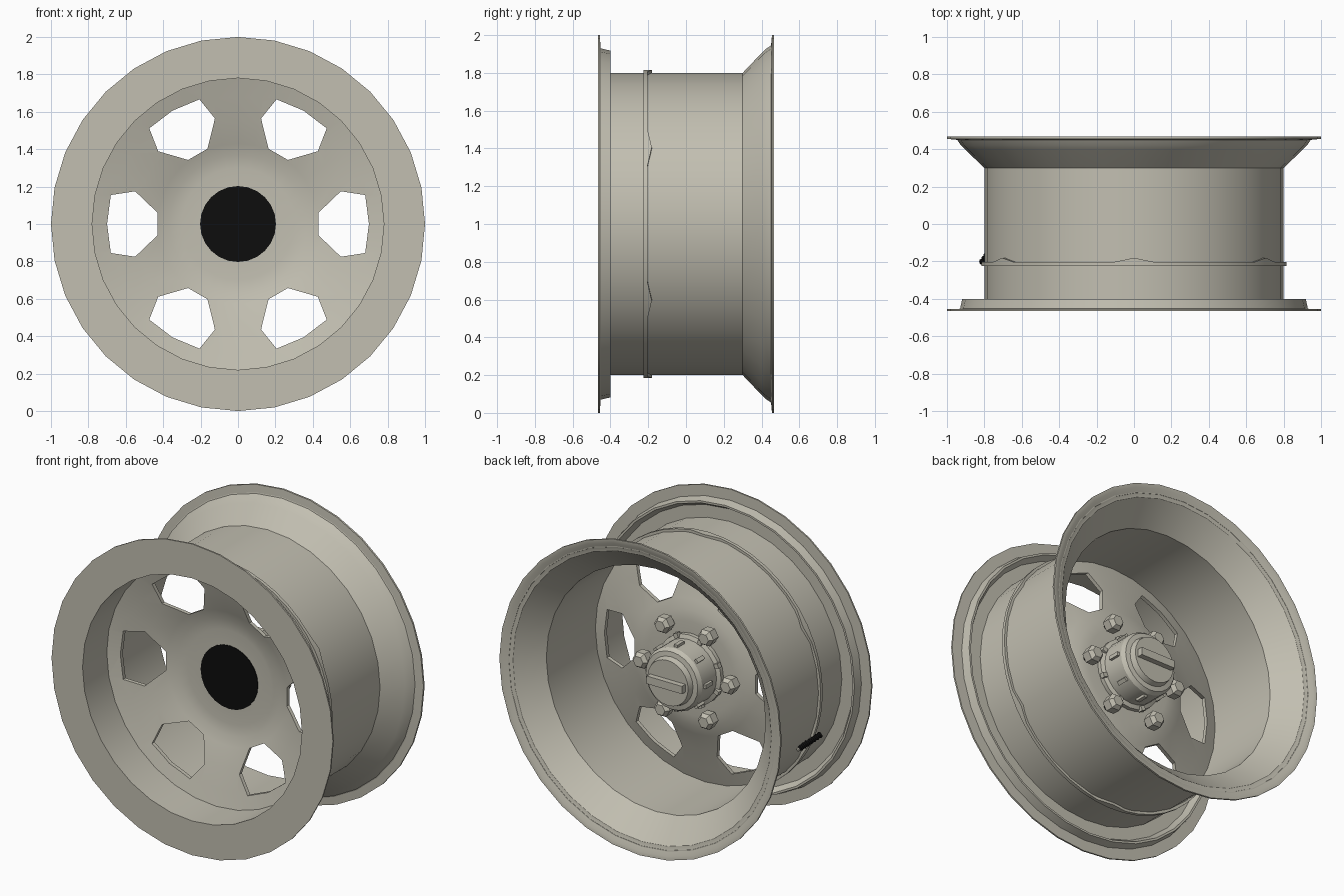
import bpy, bmesh, math
from math import sin, cos, pi
from mathutils import Matrix, Vector

if "Cube" in bpy.data.objects:
    bpy.data.objects.remove(bpy.data.objects["Cube"])


def material(name, rgb):
    m = bpy.data.materials.new(name)
    m.use_nodes = True
    m.diffuse_color = (*rgb, 1)
    bsdf = m.node_tree.nodes["Principled BSDF"]
    bsdf.inputs["Base Color"].default_value = (*rgb, 1)
    bsdf.inputs["Roughness"].default_value = 0.6
    return m


steel = material("warm_grey_steel", (0.54, 0.52, 0.44))
black = material("black", (0.004, 0.004, 0.004))
WHEEL = Matrix.Translation((0, 0, 1))


def finish(name, bm, mat, smooth=True):
    bmesh.ops.recalc_face_normals(bm, faces=bm.faces)
    mesh = bpy.data.meshes.new(name)
    bm.to_mesh(mesh)
    bm.free()
    mesh.materials.append(mat)
    ob = bpy.data.objects.new(name, mesh)
    bpy.context.collection.objects.link(ob)
    if smooth:
        bpy.ops.object.select_all(action="DESELECT")
        ob.select_set(True)
        bpy.context.view_layer.objects.active = ob
        bpy.ops.object.shade_smooth_by_angle(angle=math.radians(30))
    return ob


def lathe(name, profile, mat, segs=32, place=WHEEL, closed=True, smooth=True, wave=None):
    """Turn (radius, y) points around the y axis."""
    bm = bmesh.new()
    rings = []
    for i in range(segs):
        a = 2 * pi * i / segs
        rings.append([bm.verts.new((r * cos(a), y + (wave(a, y) if wave else 0), r * sin(a)))
                      for r, y in profile])
    n = len(profile)
    for i in range(segs):
        p, q = rings[i], rings[(i + 1) % segs]
        for j in range(n if closed else n - 1):
            k = (j + 1) % n
            bm.faces.new((p[j], p[k], q[k], q[j]))
    bmesh.ops.remove_doubles(bm, verts=bm.verts, dist=1e-5)
    bm.transform(place)
    return finish(name, bm, mat, smooth)


def box(name, size, place, mat):
    bm = bmesh.new()
    bmesh.ops.create_cube(bm, size=1)
    bm.transform(place @ Matrix.Diagonal((*size, 1)))
    return finish(name, bm, mat, False)


def spoke(angle, radius, y):
    """Place something at an angle around the wheel axis, x pointing outward."""
    return WHEEL @ Matrix.Rotation(-angle, 4, "Y") @ Matrix.Translation((radius, y, 0))


# Barrel with a flat front flange and a flared back flange
lathe("rim_barrel", [
    (1.0, -0.465), (1.0, -0.455), (0.93, -0.453), (0.918, -0.40), (0.905, -0.40),
    (0.88, -0.44), (0.80, -0.44), (0.80, 0.30), (0.905, 0.40), (0.925, 0.42),
    (0.945, 0.45), (1.0, 0.455), (1.0, 0.467), (0.975, 0.465), (0.95, 0.45),
    (0.92, 0.445), (0.885, 0.41), (0.78, 0.305), (0.78, -0.465)], steel)

# Dished centre disc with six windows
disc = lathe("centre_disc", [
    (0.19, -0.085), (0.30, -0.085), (0.37, -0.093), (0.43, -0.115), (0.55, -0.155),
    (0.68, -0.19), (0.785, -0.22), (0.785, -0.195), (0.68, -0.165), (0.55, -0.13),
    (0.43, -0.09), (0.37, -0.068), (0.30, -0.06), (0.19, -0.06)], steel, smooth=False)
half = [(0.43, 0.06), (0.55, 0.175), (0.68, 0.155)]
window = half + [(0.70, 0)] + [(x, -z) for x, z in reversed(half)]
bm = bmesh.new()
for i in range(6):
    turn = spoke(i * pi / 3, 0, 0)
    ends = [[bm.verts.new(turn @ Vector((x, y, z))) for x, z in window] for y in (-0.4, 0.2)]
    for loop in ends:
        bm.faces.new(loop)
    for j in range(len(window)):
        k = (j + 1) % len(window)
        bm.faces.new((ends[0][j], ends[0][k], ends[1][k], ends[1][j]))
cutter = finish("window_cutter", bm, steel, False)
cutter.hide_render = True
mod = disc.modifiers.new("windows", "BOOLEAN")
mod.operation = "DIFFERENCE"
mod.solver = "EXACT"
mod.object = cutter
bpy.ops.object.select_all(action="DESELECT")
disc.select_set(True)
bpy.context.view_layer.objects.active = disc
bpy.ops.object.modifier_apply(modifier=mod.name)
bpy.data.objects.remove(cutter)
bpy.ops.object.shade_smooth_by_angle(angle=math.radians(30))


# Disc edge showing around the barrel, peaking between the windows
def peaks(a, y):
    off = abs((a - pi / 6 + pi / 6) % (pi / 3) - pi / 6)
    return 0.022 * max(0, 1 - off / 0.13) if y > -0.21 else 0


lathe("disc_edge_band", [(0.782, -0.225), (0.815, -0.225), (0.815, -0.203), (0.782, -0.203)],
      steel, segs=48, wave=peaks)

# Hub: black bore at the front, stepped cap at the back
lathe("hub_bore", [(0, -0.09), (0.203, -0.09), (0.203, -0.08), (0, -0.08)], black, segs=24)
lathe("hub_cap", [
    (0, -0.078), (0.225, -0.078), (0.225, -0.035), (0.20, -0.025), (0.20, 0.12),
    (0.185, 0.145), (0.155, 0.15), (0.145, 0.185), (0, 0.185)], steel, segs=24, closed=False)
box("hub_handle", (0.25, 0.04, 0.05), Matrix.Translation((0, 0.20, 1)), steel)
for i in range(8):
    box("hub_rib", (0.03, 0.07, 0.025), spoke(i * pi / 4, 0.2, 0.07), steel)
    box("hub_base_lug", (0.03, 0.03, 0.03), spoke((i + 0.5) * pi / 4, 0.22, -0.03), steel)

# Studs and nuts
for i in range(6):
    place = spoke(i * pi / 3, 0.31, 0)
    lathe("wheel_stud", [(0, -0.07), (0.02, -0.07), (0.02, 0), (0, 0)], black, 10, place, False)
    lathe("wheel_nut", [(0, -0.035), (0.052, -0.035), (0.055, 0.02), (0.036, 0.045), (0, 0.045)],
          steel, 6, place, False, False)

# Ridged valve stem beside the barrel
start, end = Vector((-0.815, -0.21, 0.74)), Vector((-0.735, -0.10, 0.665))
aim = (end - start).normalized()
place = Matrix.Translation(start) @ Vector((0, 1, 0)).rotation_difference(aim).to_matrix().to_4x4()
length = (end - start).length
ridges = [(0.020 if i % 2 else 0.015, length * i / 14) for i in range(15)]
lathe("valve_stem", [(0, 0)] + ridges + [(0, length)], black, 10, place, False, False)
lathe("valve_tip", [(0, length), (0.011, length), (0.011, length + 0.015), (0, length + 0.015)],
      steel, 10, place, False)
